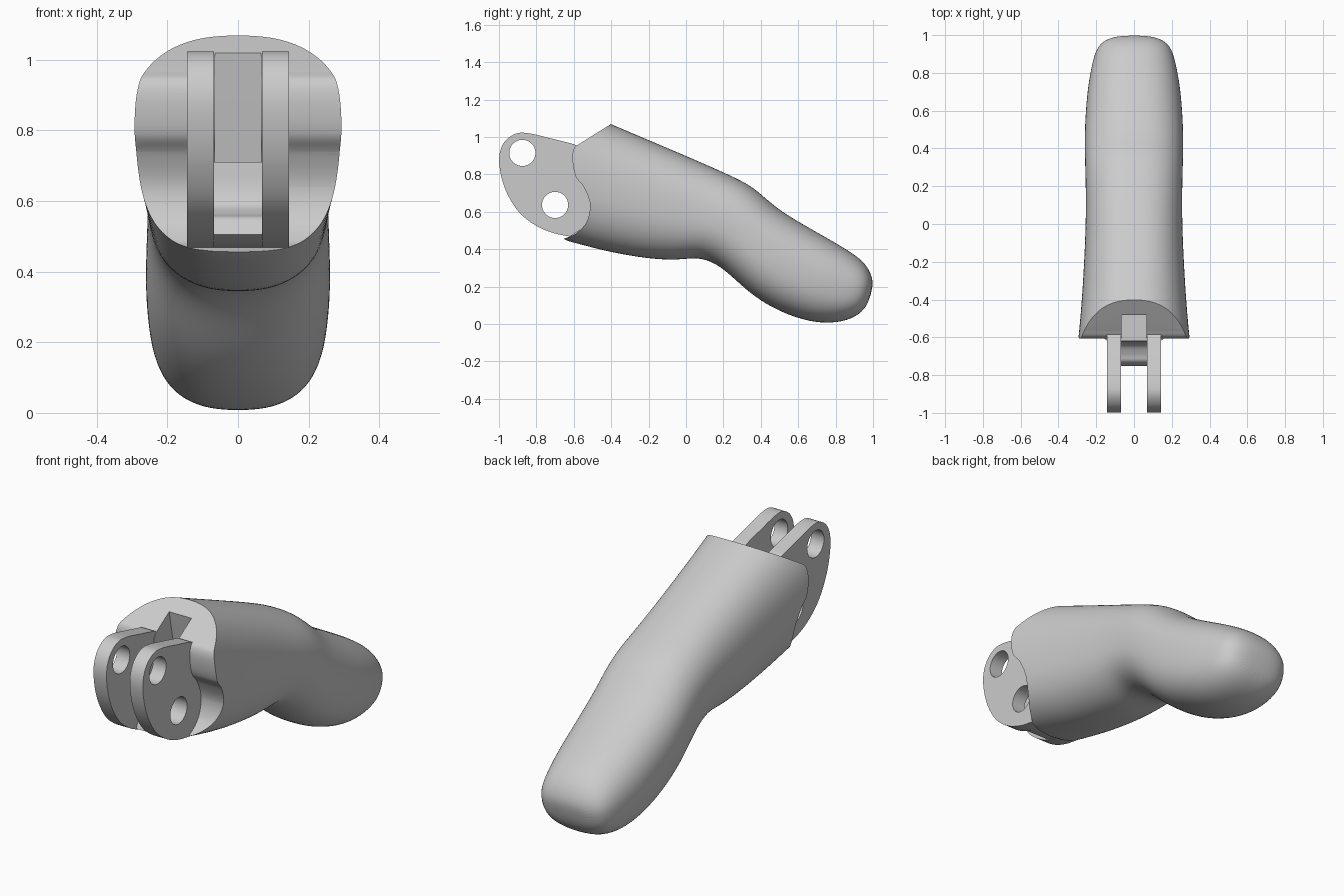
import bpy
import bmesh
from math import cos, sin, pi, copysign
from mathutils import Vector

cube = bpy.data.objects.get("Cube")
if cube:
    bpy.data.objects.remove(cube, do_unlink=True)

grey = bpy.data.materials.new("light grey")
grey.use_nodes = True
tone = (0.6, 0.6, 0.6, 1)
grey.diffuse_color = tone
grey.node_tree.nodes["Principled BSDF"].inputs["Base Color"].default_value = tone


def finish(name, bm):
    bmesh.ops.recalc_face_normals(bm, faces=bm.faces)
    mesh = bpy.data.meshes.new(name)
    bm.to_mesh(mesh)
    bm.free()
    ob = bpy.data.objects.new(name, mesh)
    bpy.context.collection.objects.link(ob)
    mesh.materials.append(grey)
    return ob


def curve(points, steps=8):
    """Smooth open curve through the points."""
    p = [Vector(q) for q in points]
    p = [2 * p[0] - p[1]] + p + [2 * p[-1] - p[-2]]
    out = []
    for a, b, c, d in zip(p, p[1:], p[2:], p[3:]):
        for i in range(steps):
            t = i / steps
            out.append(b + (c - a) * t / 2 + (2 * a - 5 * b + 4 * c - d) * t * t / 2
                       + (3 * b - a - 3 * c + d) * t ** 3 / 2)
    return out + [p[-2]]


def plate(name, profile, x0, x1):
    """Side profile (y, z) extruded from x0 to x1."""
    bm = bmesh.new()
    face = bm.faces.new([bm.verts.new((x0, q[0], q[1])) for q in profile])
    moved = bmesh.ops.extrude_face_region(bm, geom=[face])["geom"]
    bmesh.ops.translate(bm, vec=(x1 - x0, 0, 0),
                        verts=[v for v in moved if isinstance(v, bmesh.types.BMVert)])
    return finish(name, bm)


def activate(ob):
    bpy.ops.object.select_all(action='DESELECT')
    ob.select_set(True)
    bpy.context.view_layer.objects.active = ob


def cut(ob, cutter):
    mod = ob.modifiers.new("cut", 'BOOLEAN')
    mod.operation = 'DIFFERENCE'
    mod.solver = 'EXACT'
    mod.object = cutter
    activate(ob)
    bpy.ops.object.modifier_apply(modifier=mod.name)
    bpy.data.objects.remove(cutter, do_unlink=True)


def smooth(ob, angle=0.6):
    activate(ob)
    bpy.ops.object.shade_smooth_by_angle(angle=angle)


# Body sections: top y, top z, bottom y, bottom z, half width
sections = [
    (-0.75, 1.22, -0.75, 0.47, 0.31), (-0.6, 1.155, -0.6, 0.435, 0.295),
    (-0.4, 1.07, -0.42, 0.385, 0.277), (-0.1, 0.943, -0.2, 0.347, 0.262),
    (0.1, 0.857, -0.04, 0.34, 0.256), (0.25, 0.79, 0.06, 0.358, 0.256),
    (0.36, 0.735, 0.16, 0.325, 0.258), (0.46, 0.64, 0.25, 0.25, 0.261),
    (0.56, 0.572, 0.34, 0.165, 0.263), (0.68, 0.503, 0.46, 0.085, 0.258),
    (0.8, 0.435, 0.6, 0.028, 0.248), (0.89, 0.38, 0.72, 0.003, 0.23),
    (0.955, 0.33, 0.84, 0.01, 0.21), (0.99, 0.27, 0.93, 0.05, 0.175),
    (1.003, 0.21, 0.975, 0.11, 0.09)]
SIDES = 32


def loop(bm, ty, tz, by, bz, w):
    verts = []
    for i in range(SIDES):
        a = 2 * pi * i / SIDES
        u, v = (copysign(abs(f) ** (2 / 2.4), f) for f in (cos(a), sin(a)))
        k = (v + 1) / 2
        verts.append(bm.verts.new((w * u, by + (ty - by) * k, bz + (tz - bz) * k)))
    return verts


bm = bmesh.new()
rings = [loop(bm, *s) for s in sections]
for r, s in zip(rings, rings[1:]):
    for i in range(SIDES):
        j = (i + 1) % SIDES
        bm.faces.new((r[i], r[j], s[j], s[i]))
bm.faces.new(rings[0])
bm.faces.new(rings[-1])
body = finish("finger_body", bm)
sub = body.modifiers.new("round", 'SUBSURF')
sub.levels = 2
activate(body)
bpy.ops.object.modifier_apply(modifier=sub.name)

# Wavy front face and central slot
front = [(-0.3, 1.13), (-0.4, 1.07)] + curve(
    [(-0.56, 0.97), (-0.598, 0.94), (-0.607, 0.88), (-0.59, 0.79), (-0.545, 0.73),
     (-0.513, 0.64), (-0.53, 0.55), (-0.58, 0.49), (-0.62, 0.468)])
cut(body, plate("front_cutter", front + [(-0.67, 0.45), (-0.7, 0.3), (-1, 0.3), (-1, 1.4), (-0.3, 1.4)],
                -0.5, 0.5))
cut(body, plate("slot_cutter", [(-0.9, 0.71), (-0.42, 0.71), (-0.48, 1.015), (-0.51, 1.2), (-0.9, 1.2)],
                -0.065, 0.065))
smooth(body)

# Pair of hinge lugs, each with two pin holes
lug_outline = curve(
    [(-0.6, 0.962), (-0.72, 0.992), (-0.84, 1.02), (-0.91, 1.018), (-0.97, 0.975),
     (-0.998, 0.9), (-0.99, 0.8), (-0.955, 0.695), (-0.89, 0.595), (-0.8, 0.525),
     (-0.71, 0.487), (-0.62, 0.468)]) + [(-0.54, 0.52), (-0.48, 0.64), (-0.52, 0.92)]
for side, name in ((-1, "right_lug"), (1, "left_lug")):
    lug = plate(name, lug_outline, side * 0.068, side * 0.144)
    for y, z in ((-0.875, 0.915), (-0.7, 0.637)):
        pin = [(y + 0.07 * cos(pi * i / 20), z + 0.07 * sin(pi * i / 20)) for i in range(40)]
        cut(lug, plate("pin_cutter", pin, -0.3, 0.3))
    smooth(lug)

# Stepped web joining the lugs at the slot floor
floor = curve([(-0.752, 0.505), (-0.728, 0.55), (-0.69, 0.564), (-0.645, 0.59), (-0.625, 0.64), (-0.62, 0.71)], 5)
web = plate("slot_web", floor + [(-0.5, 0.71), (-0.5, 0.48), (-0.62, 0.469), (-0.71, 0.488)], -0.07, 0.07)
smooth(web)
